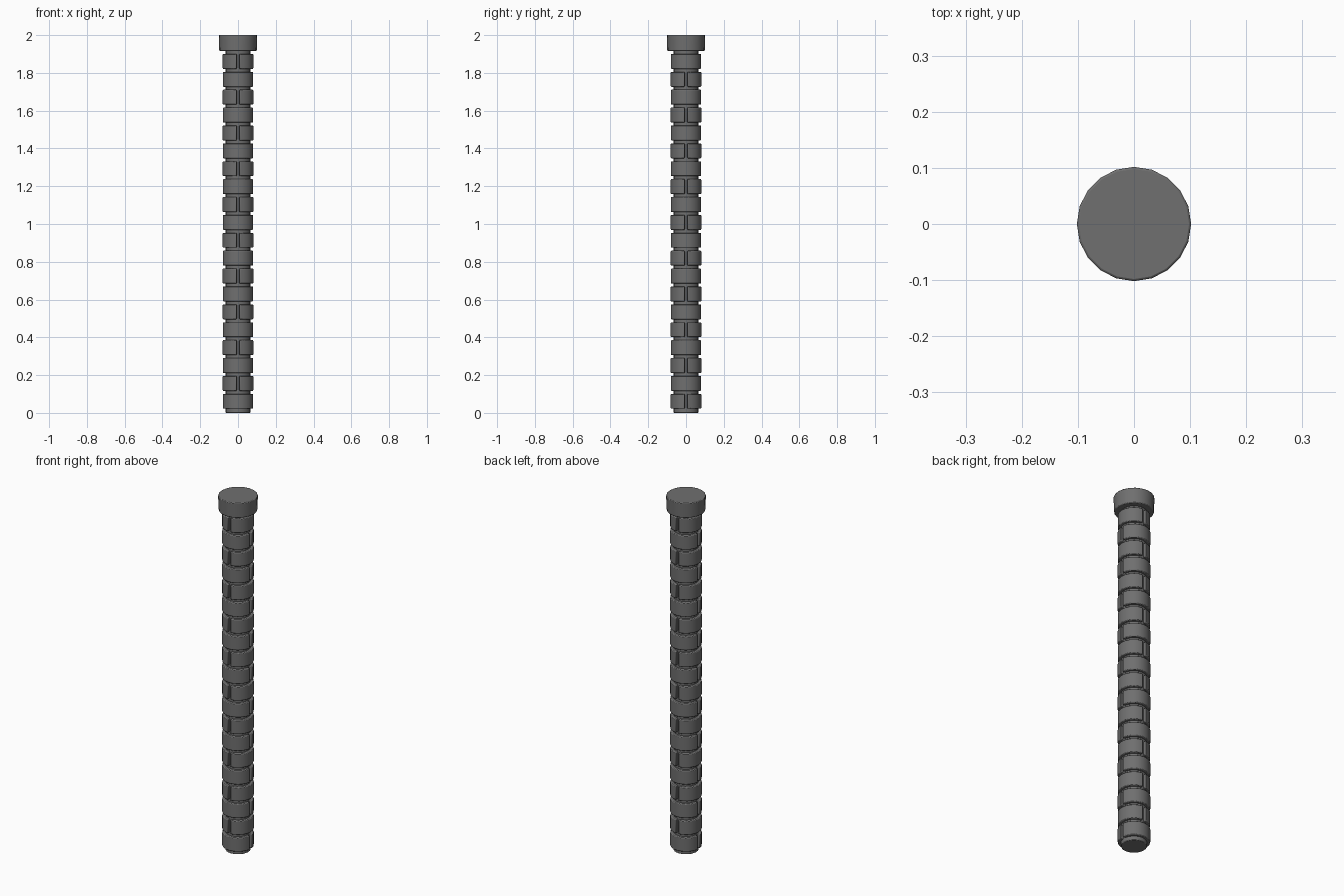
import bpy, bmesh, math

if "Cube" in bpy.data.objects:
    bpy.data.objects.remove(bpy.data.objects["Cube"], do_unlink=True)

# One dark stone colour
stone = bpy.data.materials.new("dark grey stone")
stone.use_nodes = True
grey = (0.16, 0.16, 0.16, 1)
stone.diffuse_color = grey
bsdf = stone.node_tree.nodes["Principled BSDF"]
bsdf.inputs["Base Color"].default_value = grey
bsdf.inputs["Roughness"].default_value = 0.9


def finish(name, bm, bevel):
    bmesh.ops.recalc_face_normals(bm, faces=bm.faces)
    mesh = bpy.data.meshes.new(name)
    bm.to_mesh(mesh)
    bm.free()
    mesh.materials.append(stone)
    obj = bpy.data.objects.new(name, mesh)
    bpy.context.collection.objects.link(obj)
    mod = obj.modifiers.new("worn edges", "BEVEL")
    mod.width = bevel
    mod.segments = 2
    mod.limit_method = 'ANGLE'
    mod.angle_limit = math.radians(40)
    bpy.ops.object.select_all(action='DESELECT')
    obj.select_set(True)
    bpy.context.view_layer.objects.active = obj
    bpy.ops.object.shade_smooth_by_angle(angle=math.radians(50))
    return obj


def drum(name, r_low, r_high, low, high, sides, bevel):
    bm = bmesh.new()
    bmesh.ops.create_cone(bm, cap_ends=True, segments=sides, radius1=r_low,
                          radius2=r_high, depth=high - low)
    bmesh.ops.translate(bm, verts=bm.verts, vec=(0, 0, (low + high) / 2))
    return finish(name, bm, bevel)


def curved_brick(bm, middle, low, high, inner, outer, gap, steps=10):
    """Half ring centred on the direction 'middle'."""
    span = math.pi - 2 * gap
    angles = [middle - span / 2 + span * i / steps for i in range(steps + 1)]
    rim = [(outer, a) for a in angles] + [(inner, a) for a in reversed(angles)]
    verts = [bm.verts.new((r * math.cos(a), r * math.sin(a), low)) for r, a in rim]
    base = bm.faces.new(verts)
    top = bmesh.ops.extrude_face_region(bm, geom=[base])["geom"]
    bmesh.ops.translate(bm, vec=(0, 0, high - low),
                        verts=[v for v in top if isinstance(v, bmesh.types.BMVert)])


# Core and cap
drum("core", 0.065, 0.065, 0, 1.93, 24, 0.003)
drum("cap", 0.099, 0.102, 1.915, 2, 20, 0.004)

# Courses of two half-ring bricks, turned a quarter on every other row
rows, pitch = 20, 0.0947
for row in range(rows):
    low = 0.022 + row * pitch
    turn = math.pi / 2 if row % 2 == 0 else 0
    bm = bmesh.new()
    for side in (0, math.pi):
        curved_brick(bm, turn + side, low, low + 0.079, 0.055, 0.081, 0.1)
    finish(f"brick_course_{row + 1}", bm, 0.004)
